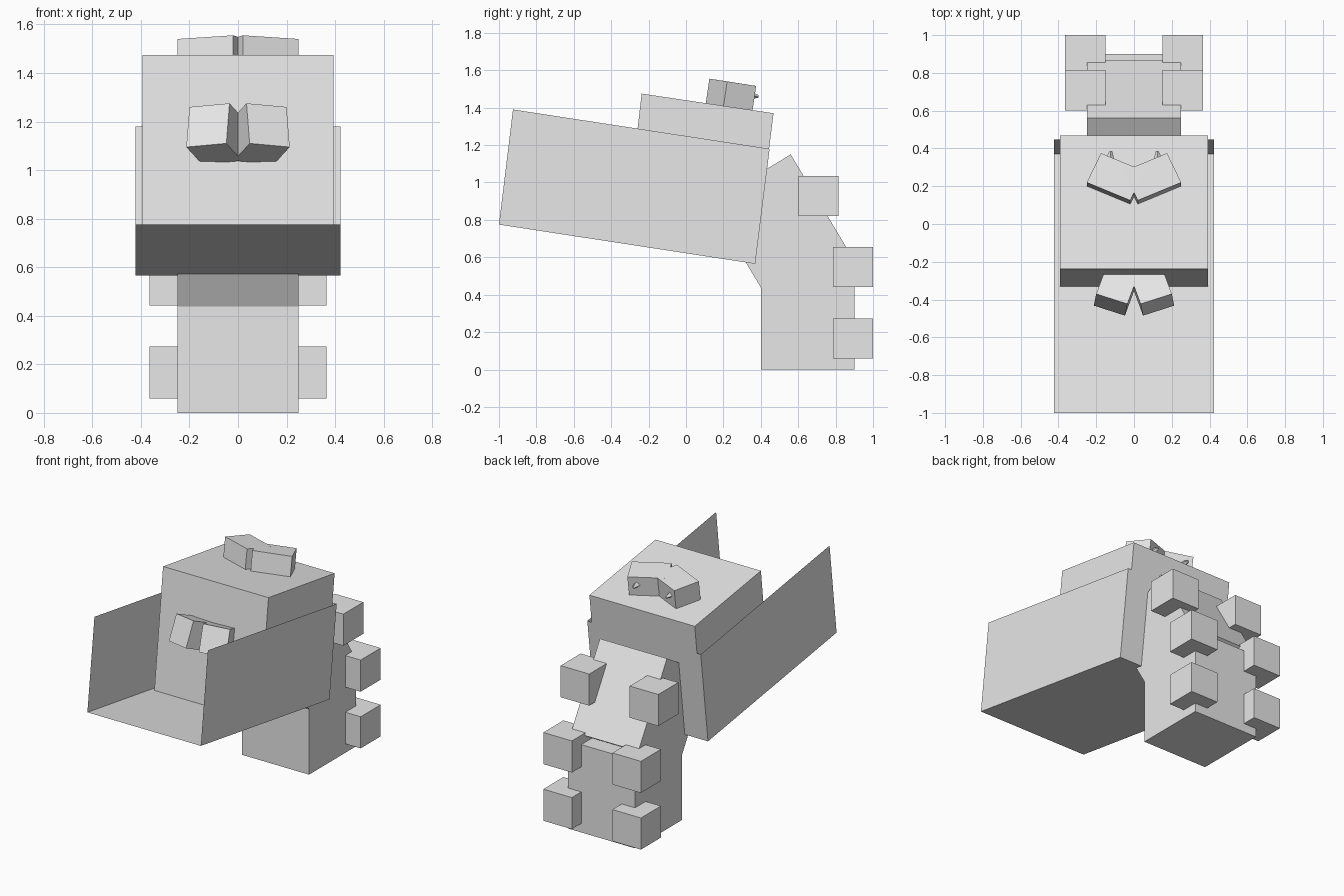
import bpy, bmesh
from mathutils import Vector, Matrix

cube = bpy.data.objects.get("Cube")
if cube:
    bpy.data.objects.remove(cube, do_unlink=True)

grey = bpy.data.materials.new("plain_grey")
grey.use_nodes = True
colour = (0.8, 0.8, 0.8, 1)
grey.diffuse_color = colour
grey.node_tree.nodes["Principled BSDF"].inputs["Base Color"].default_value = colour


def finish(name, bm):
    bmesh.ops.recalc_face_normals(bm, faces=bm.faces)
    mesh = bpy.data.meshes.new(name)
    bm.to_mesh(mesh)
    bm.free()
    mesh.materials.append(grey)
    obj = bpy.data.objects.new(name, mesh)
    bpy.context.collection.objects.link(obj)
    return obj


def extrude(name, profile, half_width, skip=()):
    """Side profile (y, z) widened along x; skip leaves out edge faces."""
    bm = bmesh.new()
    right = [bm.verts.new((-half_width, y, z)) for y, z in profile]
    left = [bm.verts.new((half_width, y, z)) for y, z in profile]
    bm.faces.new(right)
    bm.faces.new(left[::-1])
    n = len(profile)
    for i in range(n):
        if i not in skip:
            j = (i + 1) % n
            bm.faces.new((right[i], left[i], left[j], right[j]))
    return finish(name, bm)


def block(name, corner, a, b, c, sign):
    """Box spanned by three edges from a corner, mirrored in x by sign."""
    bm = bmesh.new()
    bmesh.ops.create_cube(bm, size=1)
    for v in bm.verts:
        s, t, u = v.co + Vector((0.5, 0.5, 0.5))
        v.co = Vector(corner) + Vector(a) * s + Vector(b) * t + Vector(c) * u
        v.co.x *= sign
    return finish(name, bm)


# Standing body and the leaning neck
extrude("body", [(0.4, 0), (0.9, 0), (0.9, 0.592), (0.4, 0.592)], 0.25)
extrude("neck", [(0.56, 1.15), (0.865, 0.64), (0.435, 0.38), (0.13, 0.89)], 0.25)

# Thin tray, open at the top and front
extrude("tray", [(-1, 0.775), (0.37, 0.565), (0.447, 1.18), (-0.925, 1.39)],
        0.423, skip=(2, 3))

# Head block resting in the tray
extrude("head", [(-0.33, 0.675), (0.368, 0.568), (0.468, 1.37), (-0.237, 1.475)], 0.393)

for side, sign in (("right", 1), ("left", -1)):
    # Cubes on the back of the body
    for level, y, z in (("lower", 0.787, 0.06), ("middle", 0.787, 0.442), ("upper", 0.602, 0.822)):
        block(f"{level}_{side}_cube", (-0.364, y, z),
              (0.213, 0, 0), (0, 0.213, 0), (0, 0, 0.213), sign)

    # Angled blocks on top of the head
    block(f"crest_{side}", (-0.25, 0.22, 1.54),
          (0.23, -0.095, 0.015), (0.075, 0.155, -0.024), (0, -0.025, -0.17), sign)

    # Angled blocks on the face
    block(f"snout_{side}", (-0.2, -0.37, 1.26),
          (0.165, -0.053, 0.015), (-0.013, -0.062, -0.165), (0.065, 0.175, -0.071), sign)

    # Small pegs behind the crest
    bm = bmesh.new()
    aim = Vector((0.1 * sign, 0.95, -0.1)).to_track_quat("Z", "Y").to_matrix().to_4x4()
    bmesh.ops.create_cone(bm, cap_ends=True, segments=4, radius1=0.024, radius2=0.007,
                          depth=0.05, matrix=Matrix.Translation((-0.125 * sign, 0.362, 1.463)) @ aim)
    finish(f"peg_{side}", bm)
